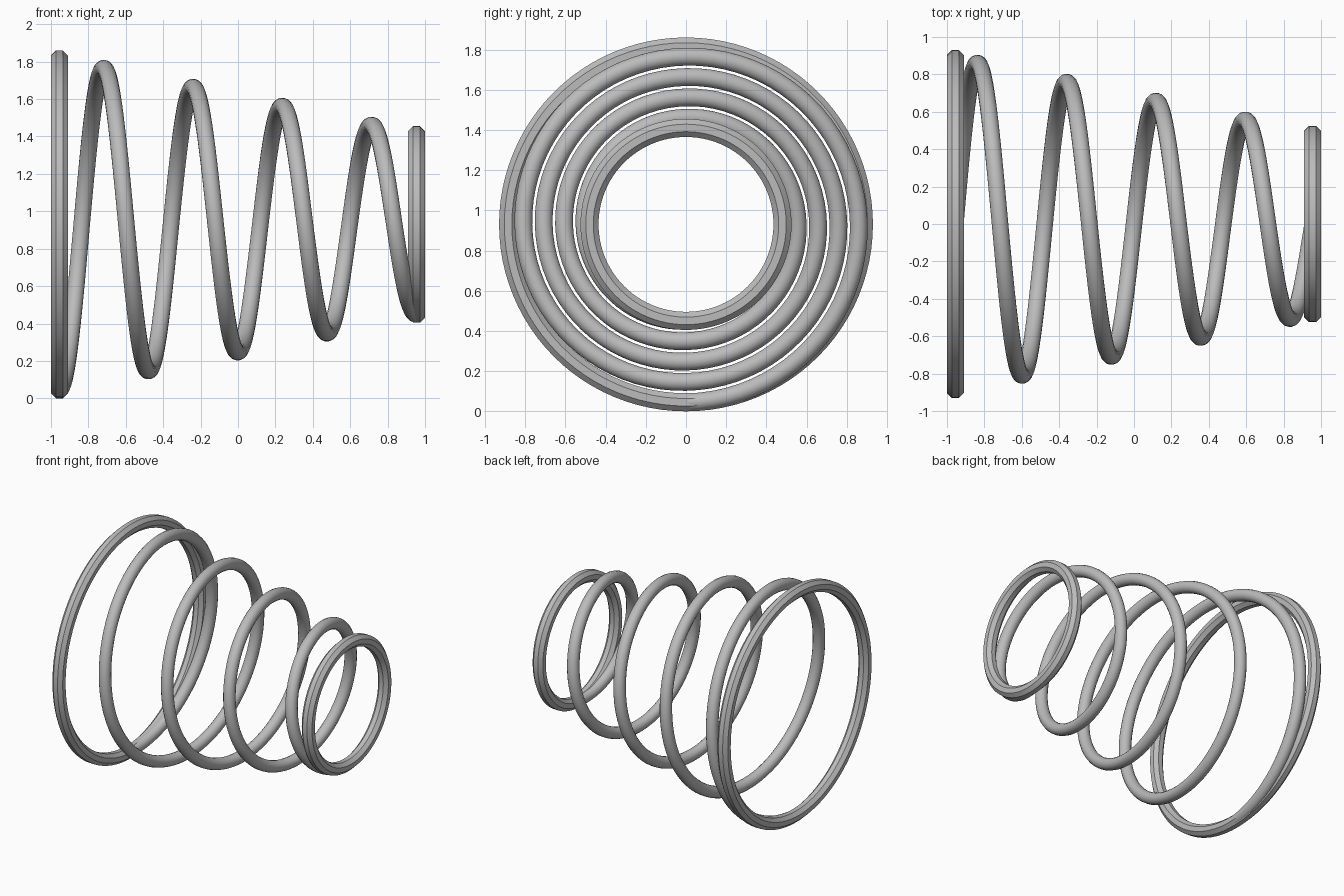
import bpy
import bmesh
from math import sin, cos, pi, radians
from mathutils import Vector

cube = bpy.data.objects.get("Cube")
if cube:
    bpy.data.objects.remove(cube, do_unlink=True)

WIRE = 0.045                    # wire radius
END_X = 0.955                   # centre of each end ring
BIG, SMALL = 0.885, 0.48        # centreline radii at the two ends
AXIS_Z = BIG + WIRE

steel = bpy.data.materials.new("steel grey")
steel.use_nodes = True
grey = (0.5, 0.5, 0.5, 1.0)
steel.diffuse_color = grey
steel.node_tree.nodes["Principled BSDF"].inputs["Base Color"].default_value = grey


def sweep(name, x_range, r_range, turns, steps, sides, wire, closed):
    """Sweep a regular section round the x axis, starting at the bottom."""
    bm = bmesh.new()
    rise = (x_range[1] - x_range[0]) / (2 * pi * turns)
    loops = []
    for i in range(steps if closed else steps + 1):
        f = i / steps
        t = 2 * pi * turns * f
        r = r_range[0] + (r_range[1] - r_range[0]) * f
        x = x_range[0] + (x_range[1] - x_range[0]) * f
        out = Vector((0, sin(t), -cos(t)))
        along = Vector((rise, r * cos(t), r * sin(t))).normalized()
        side = along.cross(out).normalized()
        centre = Vector((x, 0, AXIS_Z)) + out * r
        angles = [2 * pi * (k + 0.5) / sides for k in range(sides)]
        loops.append([bm.verts.new(centre + (out * cos(a) + side * sin(a)) * wire)
                      for a in angles])
    pairs = list(zip(loops, loops[1:]))
    if closed:
        pairs.append((loops[-1], loops[0]))
    for a, b in pairs:
        for k in range(sides):
            n = (k + 1) % sides
            bm.faces.new((a[k], a[n], b[n], b[k]))
    if not closed:
        bm.faces.new(loops[0])
        bm.faces.new(loops[-1])
    bmesh.ops.recalc_face_normals(bm, faces=bm.faces)
    mesh = bpy.data.meshes.new(name)
    bm.to_mesh(mesh)
    bm.free()
    mesh.materials.append(steel)
    obj = bpy.data.objects.new(name, mesh)
    bpy.context.collection.objects.link(obj)
    bpy.ops.object.select_all(action="DESELECT")
    obj.select_set(True)
    bpy.context.view_layer.objects.active = obj
    bpy.ops.object.shade_smooth_by_angle(angle=radians(30))
    return obj


# Tapering coil of four turns
sweep("spring_coil", (-END_X, END_X), (BIG, SMALL), 4, 320, 16, WIRE, False)

# Eight-sided closed rings at both ends
for name, x, r in (("large_end_ring", -END_X, BIG), ("small_end_ring", END_X, SMALL)):
    sweep(name, (x, x), (r, r), 1, 96, 8, WIRE / cos(pi / 8), True)
